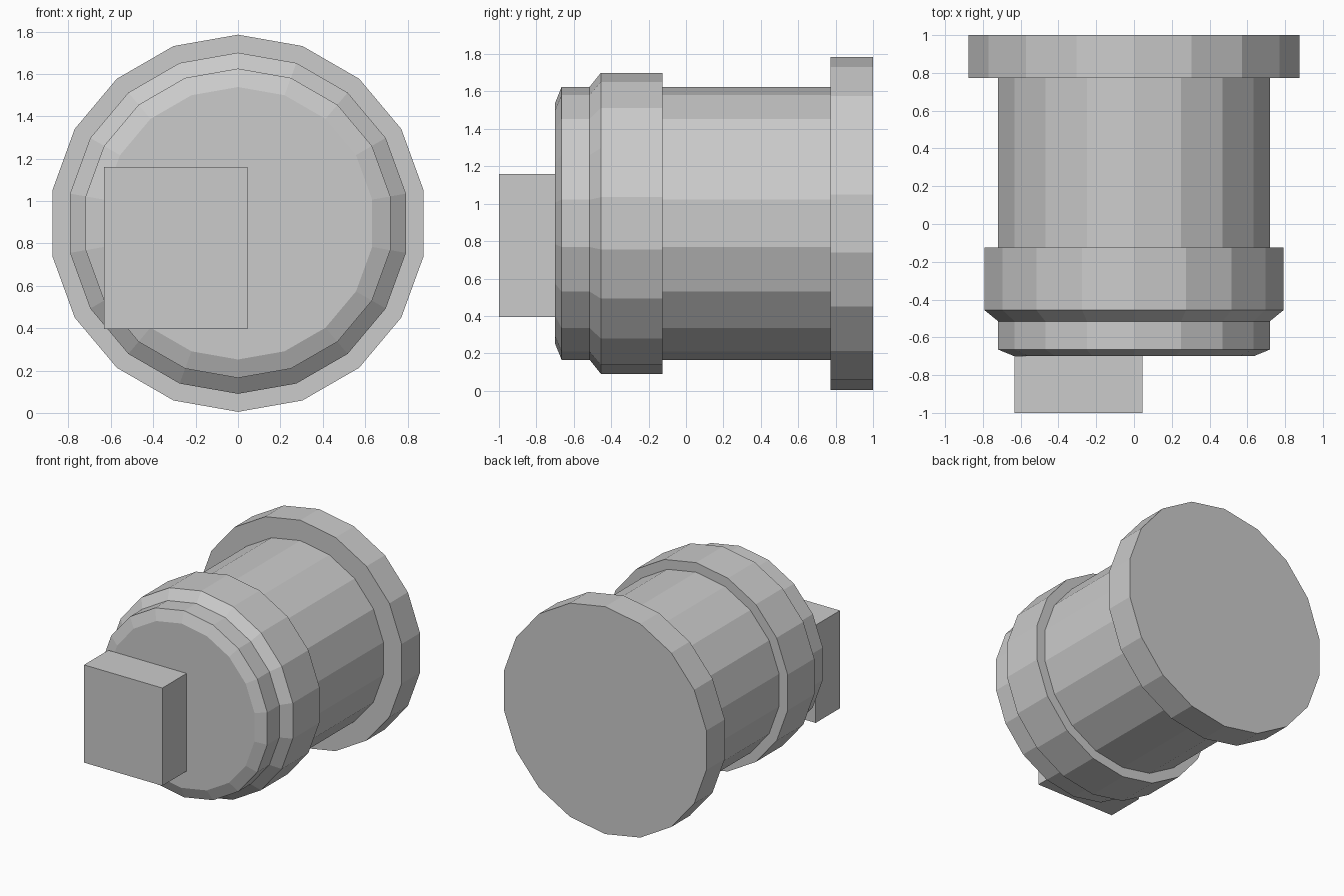
import bpy
import bmesh
from math import sin, cos, tau

cube = bpy.data.objects.get("Cube")
if cube:
    bpy.data.objects.remove(cube, do_unlink=True)

SIDES = 18
AXIS_Z = 0.895

grey = bpy.data.materials.new("plain grey")
grey.use_nodes = True
colour = (0.6, 0.6, 0.6, 1)
grey.diffuse_color = colour
grey.node_tree.nodes["Principled BSDF"].inputs["Base Color"].default_value = colour


def add_object(name, bm):
    bmesh.ops.recalc_face_normals(bm, faces=bm.faces)
    mesh = bpy.data.meshes.new(name)
    bm.to_mesh(mesh)
    bm.free()
    mesh.materials.append(grey)
    obj = bpy.data.objects.new(name, mesh)
    bpy.context.collection.objects.link(obj)
    return obj


def lathe(name, profile):
    """Turn (y, radius) points around the lengthwise axis and cap both ends."""
    bm = bmesh.new()
    rings = []
    for y, r in profile:
        angles = [tau * i / SIDES for i in range(SIDES)]
        rings.append([bm.verts.new((r * sin(a), y, AXIS_Z + r * cos(a))) for a in angles])
    for a, b in zip(rings, rings[1:]):
        for i in range(SIDES):
            j = (i + 1) % SIDES
            bm.faces.new((a[i], a[j], b[j], b[i]))
    bm.faces.new(rings[0])
    bm.faces.new(rings[-1])
    return add_object(name, bm)


def box(name, low, high):
    bm = bmesh.new()
    bmesh.ops.create_cube(bm, size=1)
    for v in bm.verts:
        v.co = [h if c > 0 else l for c, l, h in zip(v.co, low, high)]
    return add_object(name, bm)


# Turned barrel: bevelled nose, raised collar, shaft and end flange
lathe("barrel", [
    (-0.70, 0.643), (-0.665, 0.73),
    (-0.515, 0.73), (-0.455, 0.805),
    (-0.125, 0.805), (-0.125, 0.73),
    (0.772, 0.73), (0.772, 0.89), (1.0, 0.89),
])

# Off-centre block on the nose
box("nose_block", (-0.633, -1.0, 0.395), (0.045, -0.70, 1.16))
